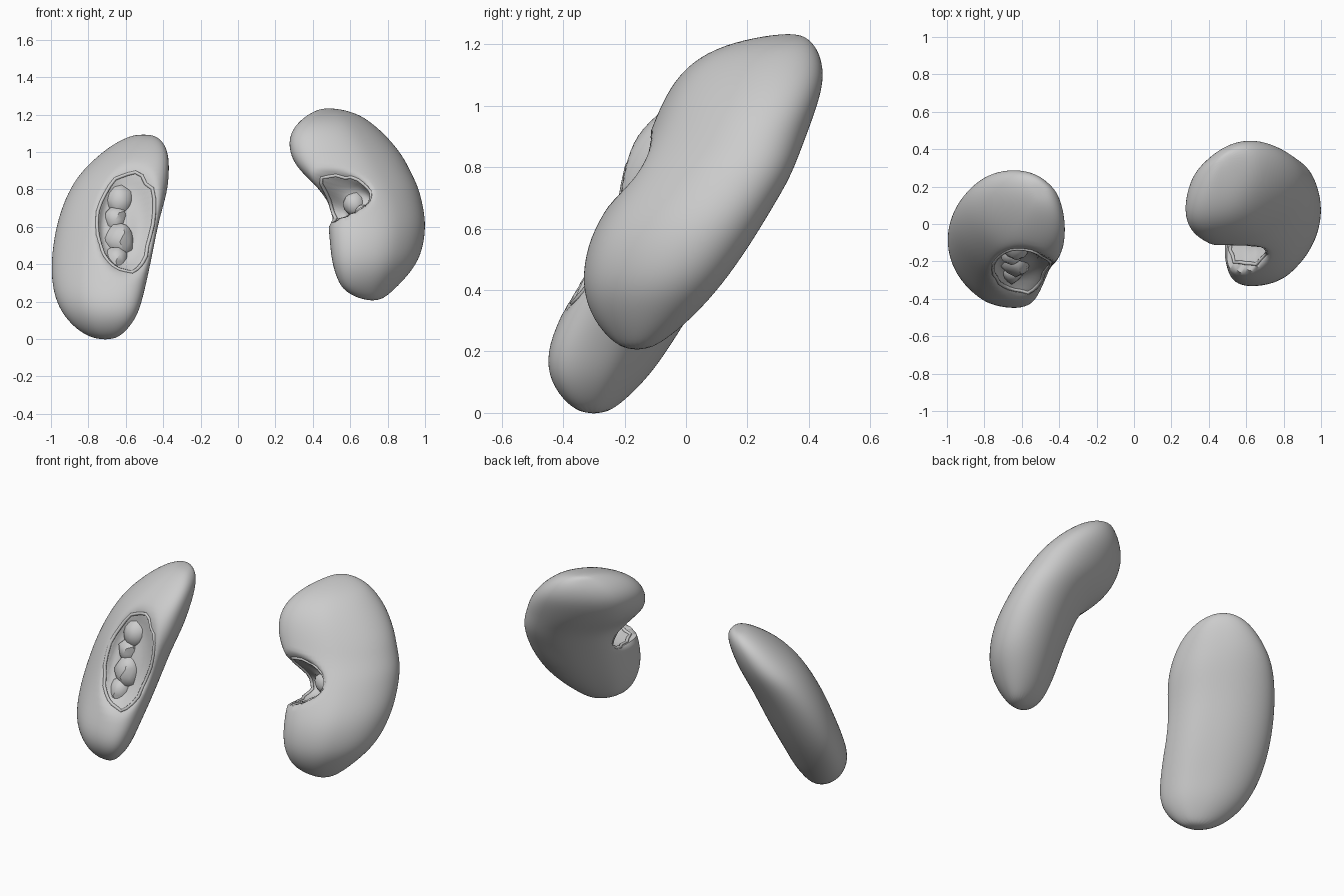
import bpy, bmesh, math, random
from mathutils import Vector
from mathutils.bvhtree import BVHTree

random.seed(4)
cube = bpy.data.objects.get("Cube")
if cube:
    bpy.data.objects.remove(cube, do_unlink=True)

grey = bpy.data.materials.new("light grey")
grey.use_nodes = True
COLOUR = (0.6, 0.6, 0.6, 1)
grey.diffuse_color = COLOUR
grey.node_tree.nodes["Principled BSDF"].inputs["Base Color"].default_value = COLOUR


def add_object(name, bm):
    mesh = bpy.data.meshes.new(name)
    bm.to_mesh(mesh)
    bm.free()
    mesh.materials.append(grey)
    obj = bpy.data.objects.new(name, mesh)
    bpy.context.collection.objects.link(obj)
    return obj


def select(obj):
    bpy.ops.object.select_all(action='DESELECT')
    obj.select_set(True)
    bpy.context.view_layer.objects.active = obj


def signed_power(value, power):
    return math.copysign(abs(value) ** power, value)


def loft(name, rows, skew, sides=24, swell=1.012):
    """Closed skin through level oval slices: height, x range, y range."""
    bm = bmesh.new()
    rings = []
    inner = -math.copysign(1, skew)
    for z, x0, x1, y0, y1 in rows:
        ring = []
        for i in range(sides):
            t = math.tau * i / sides
            c, s = math.cos(t), math.sin(t + skew)
            # Fuller corner towards the inner front side
            power = 1 - 0.25 * max(0, (inner * c - s) / 2)
            x = (x0 + x1) / 2 + swell * (x1 - x0) / 2 * signed_power(c, power)
            y = (y0 + y1) / 2 + swell * (y1 - y0) / 2 * signed_power(s, power)
            ring.append(bm.verts.new((x, y, z)))
        rings.append(ring)
    for low, high in zip(rings, rings[1:]):
        for i in range(sides):
            j = (i + 1) % sides
            bm.faces.new((low[i], low[j], high[j], high[i]))
    bm.faces.new(rings[0][::-1])
    bm.faces.new(rings[-1])
    obj = add_object(name, bm)
    obj.modifiers.new("Smooth", 'SUBSURF').levels = 2
    select(obj)
    bpy.ops.object.convert(target='MESH')
    return obj


def lump(name, centre, size, along):
    """Uneven rounded lump, a little longer along the hollow."""
    bm = bmesh.new()
    bmesh.ops.create_icosphere(bm, subdivisions=2, radius=size)
    for v in bm.verts:
        v.co = v.co * random.uniform(0.9, 1.1) + along * v.co.dot(along) * 0.2 + centre
    select(add_object(name, bm))
    bpy.ops.object.shade_smooth_by_angle(angle=math.radians(40))


def build(side, rows, skew, centre, inward, half_length, half_width, depth, lumps):
    # Bean-shaped body
    body = loft(side + "_body", rows, skew)
    centre = Vector(centre)
    inward = Vector(inward).normalized()
    along = Vector((0, 0.45, 0.9))
    along = (along - inward * along.dot(inward)).normalized()
    across = along.cross(inward)

    # Steep-walled hollow on the inner front side
    for v in body.data.vertices:
        d = v.co - centre
        r2 = (d.dot(along) / half_length) ** 2 + (d.dot(across) / half_width) ** 2
        near = min(1, max(0, (0.15 - d.dot(inward)) / 0.08))
        v.co += inward * depth * near * math.exp(-r2 ** 3)
    select(body)
    bpy.ops.object.shade_smooth_by_angle(angle=math.radians(50))

    bm = bmesh.new()
    bm.from_mesh(body.data)
    tree = BVHTree.FromBMesh(bm)
    bm.free()

    def on_skin(s, w):
        start = centre + along * s + across * w - inward * 0.5
        return tree.ray_cast(start, inward, 0.85)[0]

    # Ragged lip, laid on the rim of the hollow
    points = []
    for i in range(28):
        t = math.tau * i / 28
        k = random.uniform(1.02, 1.12)
        hit = on_skin(half_length * k * math.cos(t), half_width * k * math.sin(t))
        if hit and (hit - centre).dot(inward) < 0.14:
            points.append(hit)
    curve = bpy.data.curves.new(side + "_lip", 'CURVE')
    curve.dimensions = '3D'
    curve.bevel_depth = 0.01
    curve.bevel_resolution = 1
    curve.materials.append(grey)
    spline = curve.splines.new('POLY')
    spline.points.add(len(points) - 1)
    for p, co in zip(spline.points, points):
        p.co = (*co, 1)
    spline.use_cyclic_u = True
    lip = bpy.data.objects.new(side + "_lip", curve)
    bpy.context.collection.objects.link(lip)
    select(lip)
    bpy.ops.object.convert(target='MESH')

    # Lumps on the floor of the hollow
    for n, (s, w, size) in enumerate(lumps, 1):
        hit = on_skin(s, w)
        if hit:
            lump(f"{side}_inner_lump_{n}", hit + inward * size * 0.5, size, along)


RIGHT = [
    (-.003, -.76, -.66, -.34, -.26), (.04, -.85, -.60, -.40, -.20),
    (.12, -.93, -.54, -.45, -.12), (.22, -.98, -.51, -.45, -.05),
    (.35, -1, -.48, -.39, .03), (.5, -.99, -.45, -.33, .11),
    (.65, -.96, -.42, -.28, .18), (.78, -.91, -.38, -.23, .24),
    (.88, -.85, -.37, -.18, .28), (.97, -.76, -.37, -.1, .29),
    (1.04, -.67, -.39, 0, .28), (1.08, -.59, -.43, .08, .25),
    (1.093, -.54, -.47, .14, .21)]

LEFT = [
    (.205, .68, .76, -.20, -.12), (.25, .57, .82, -.26, -.05),
    (.32, .53, .89, -.31, .03), (.42, .50, .97, -.34, .12),
    (.55, .49, 1, -.32, .21), (.65, .48, 1, -.27, .27),
    (.75, .47, .98, -.20, .33), (.82, .42, .96, -.16, .36),
    (.9, .33, .92, -.12, .39), (.98, .28, .88, -.09, .42),
    (1.08, .27, .80, -.04, .45), (1.16, .32, .71, .04, .44),
    (1.21, .39, .63, .16, .41), (1.234, .45, .52, .30, .37)]

build("right", RIGHT, -0.4, (-.61, -.22, .61), (-.45, .78, -.4), .27, .125, .1,
      [(.17, 0, .08), (.06, .02, .065), (-.06, -.01, .085), (-.18, .01, .07)])
build("left", LEFT, 0.38, (.54, -.14, .75), (.65, .65, -.35), .12, .13, .18,
      [(.04, .02, .06), (-.04, -.03, .05)])
